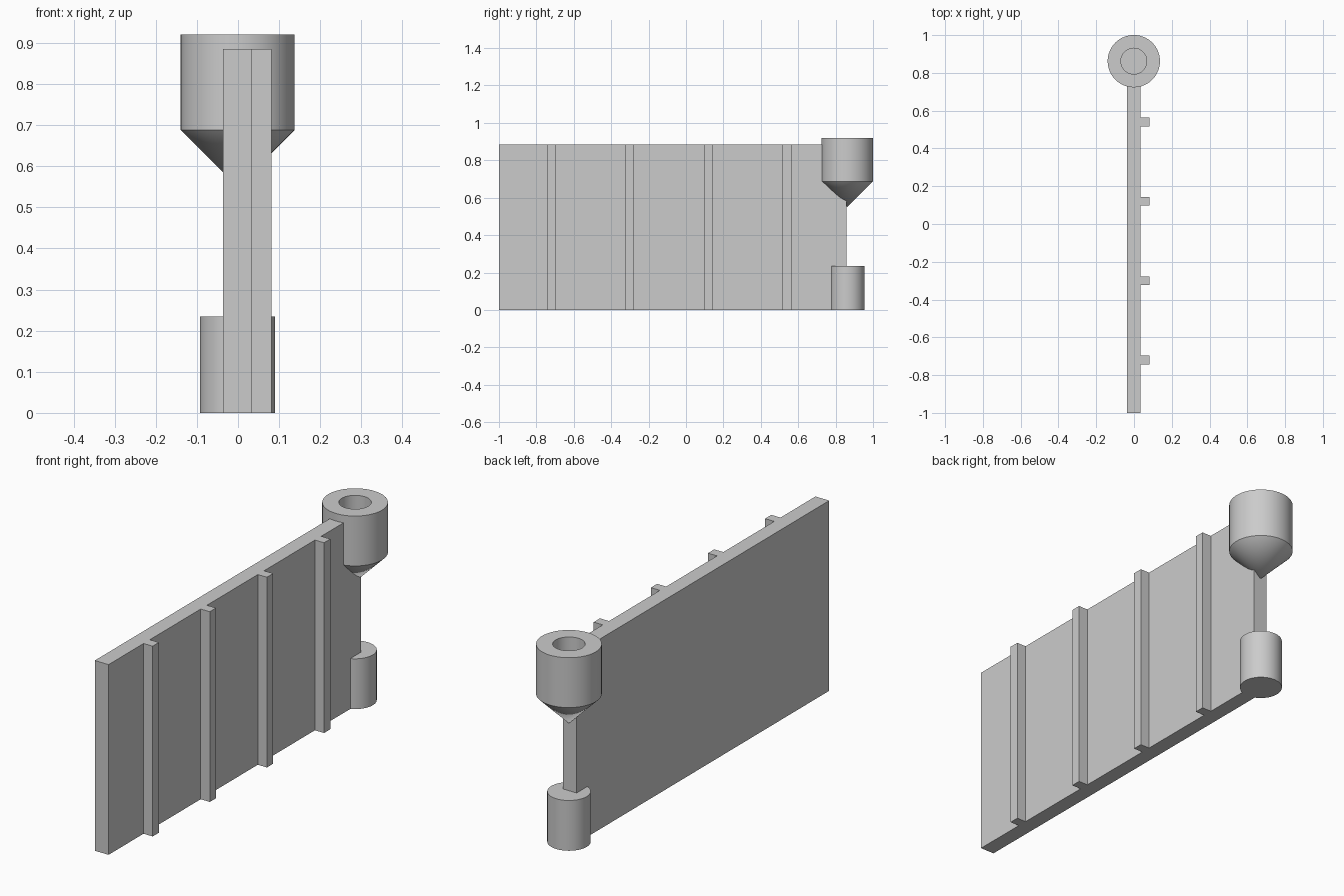
import bpy, bmesh, math

if "Cube" in bpy.data.objects:
    bpy.data.objects.remove(bpy.data.objects["Cube"])

CX, CY = -0.001, 0.862      # shared axis of the funnel head and the peg
SEG = 64

grey = bpy.data.materials.new("plain grey")
grey.diffuse_color = (0.6, 0.6, 0.6, 1)
grey.use_nodes = True
grey.node_tree.nodes["Principled BSDF"].inputs["Base Color"].default_value = grey.diffuse_color


def finish(name, bm):
    bmesh.ops.recalc_face_normals(bm, faces=bm.faces)
    mesh = bpy.data.meshes.new(name)
    bm.to_mesh(mesh)
    bm.free()
    mesh.materials.append(grey)
    ob = bpy.data.objects.new(name, mesh)
    bpy.context.collection.objects.link(ob)
    return ob


def activate(ob):
    bpy.ops.object.select_all(action='DESELECT')
    ob.select_set(True)
    bpy.context.view_layer.objects.active = ob


def box(name, x0, x1, y0, y1, z0, z1):
    bm = bmesh.new()
    bmesh.ops.create_cube(bm, size=1)
    for v in bm.verts:
        v.co.x = x1 if v.co.x > 0 else x0
        v.co.y = y1 if v.co.y > 0 else y0
        v.co.z = z1 if v.co.z > 0 else z0
    return finish(name, bm)


def lathe(name, profile):
    """Revolve (radius, z) points around the shared axis."""
    bm = bmesh.new()
    verts = [bm.verts.new((CX + r, CY, z)) for r, z in profile]
    edges = [bm.edges.new(pair) for pair in zip(verts, verts[1:])]
    bmesh.ops.spin(bm, geom=verts + edges, cent=(CX, CY, 0), axis=(0, 0, 1),
                   angle=math.tau, steps=SEG)
    bmesh.ops.remove_doubles(bm, verts=bm.verts, dist=1e-5)
    ob = finish(name, bm)
    activate(ob)
    bpy.ops.object.shade_smooth_by_angle(angle=math.radians(30))
    return ob


# Flat wall panel, with the socket bored through its end
panel = box("wall_panel", -0.037, 0.034, -1.0, 0.857, 0.0, 0.885)
drill = lathe("socket_drill", [(0, 0.69), (0.0685, 0.69), (0.0685, 1.0), (0, 1.0)])
drill.hide_render = True
cut = panel.modifiers.new("socket", 'BOOLEAN')
cut.operation = 'DIFFERENCE'
cut.solver = 'EXACT'
cut.object = drill
activate(panel)
bpy.ops.object.modifier_apply(modifier=cut.name)
bpy.data.objects.remove(drill)

# Four evenly spaced vertical ribs
for i in range(4):
    y = -0.72 + i * 0.42
    box(f"rib_{i + 1}", 0.03, 0.081, y - 0.023, y + 0.023, 0.0, 0.885)

# Hollow cylinder head with a pointed underside
lathe("funnel_head", [(0, 0.55), (0.1385, 0.688), (0.1385, 0.92),
                      (0.0685, 0.92), (0.0685, 0.69), (0, 0.69)])

# Solid peg at the foot
lathe("hinge_peg", [(0, 0), (0.0915, 0), (0.0915, 0.234), (0, 0.234)])
